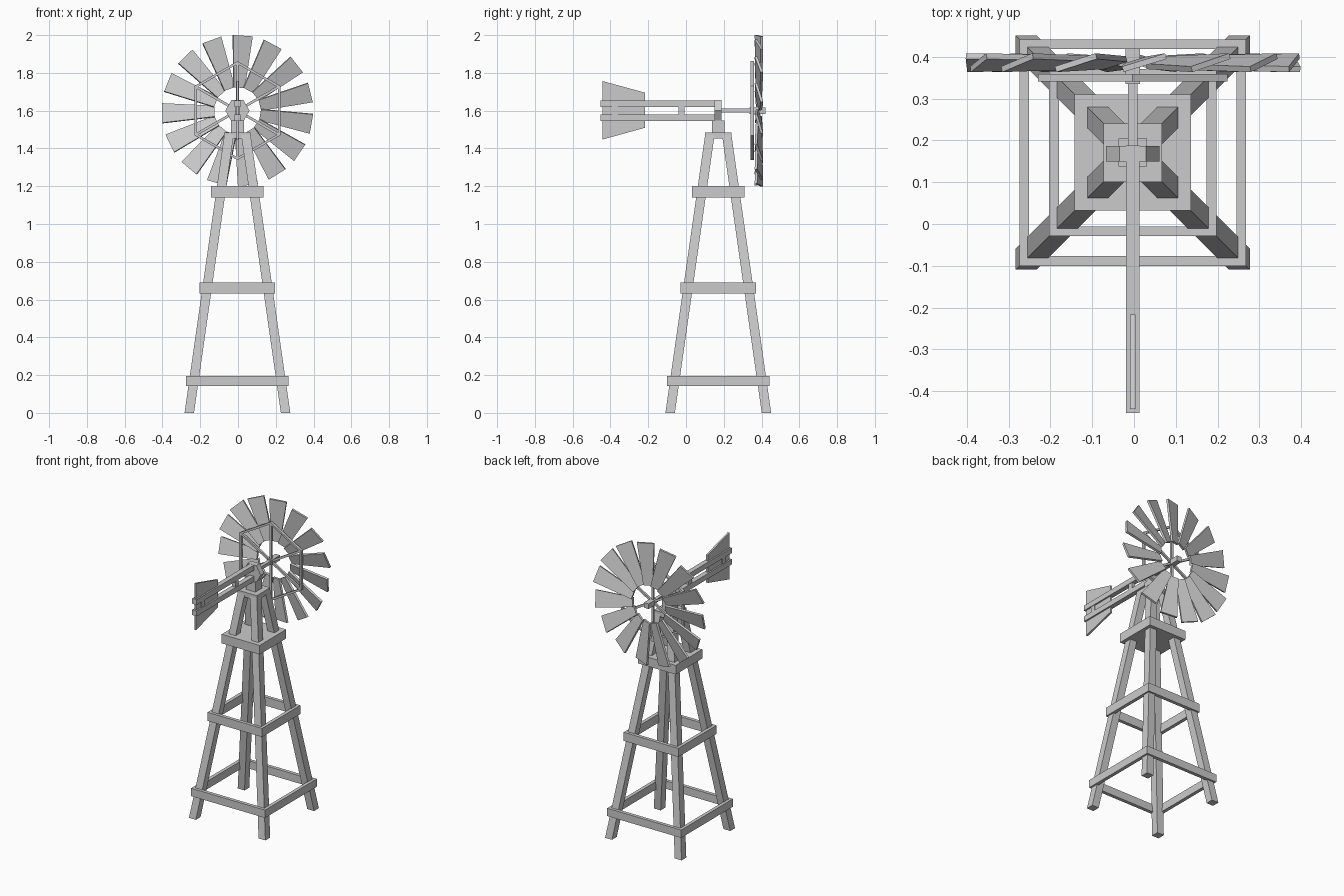
import bpy, bmesh, math
from mathutils import Vector, Matrix

if "Cube" in bpy.data.objects:
    bpy.data.objects.remove(bpy.data.objects["Cube"], do_unlink=True)

GREY = (0.6, 0.6, 0.6, 1)
grey = bpy.data.materials.new("plain grey")
grey.use_nodes = True
grey.diffuse_color = GREY
grey.node_tree.nodes["Principled BSDF"].inputs["Base Color"].default_value = GREY

CX, TY = -0.003, 0.171          # tower axis
HUB = Vector((CX, 0, 1.6))      # wheel axis


def prism(name, loop_a, loop_b):
    """Closed solid between two polygons with equal point counts."""
    bm = bmesh.new()
    a = [bm.verts.new(p) for p in loop_a]
    b = [bm.verts.new(p) for p in loop_b]
    bm.faces.new(a)
    bm.faces.new(b)
    for i in range(len(a)):
        j = (i + 1) % len(a)
        bm.faces.new((a[i], a[j], b[j], b[i]))
    bmesh.ops.recalc_face_normals(bm, faces=bm.faces)
    mesh = bpy.data.meshes.new(name)
    bm.to_mesh(mesh)
    bm.free()
    mesh.materials.append(grey)
    obj = bpy.data.objects.new(name, mesh)
    bpy.context.collection.objects.link(obj)
    return obj


def rect(x0, x1, y0, y1, z):
    return [(x0, y0, z), (x1, y0, z), (x1, y1, z), (x0, y1, z)]


def box(name, x, y, z):
    return prism(name, rect(*x, *y, z[0]), rect(*x, *y, z[1]))


def square_block(name, half, z):
    return box(name, (CX - half, CX + half), (TY - half, TY + half), z)


def ngon(r, n, y, start=0):
    return [HUB + Vector((r * math.cos(start + i * math.tau / n), y,
                          r * math.sin(start + i * math.tau / n))) for i in range(n)]


def wheel_matrix(angle):
    # local x runs outward, local z runs along the rim
    return Matrix.Translation(HUB) @ Matrix.Rotation(-angle, 4, 'Y')


# Four leaning legs
LEG_TOP = 1.47
for sx in (-1, 1):
    for sy in (-1, 1):
        def corner(outer, z):
            inner = outer - 0.05
            xs = sorted((CX + sx * outer, CX + sx * inner))
            ys = sorted((TY + sy * outer, TY + sy * inner))
            return rect(*xs, *ys, z)
        side = ("left" if sx > 0 else "right")
        end = ("back" if sy > 0 else "front")
        prism(f"{end}_{side}_leg", corner(0.28, 0), corner(0.07, LEG_TOP))

# Open bands round the legs
for label, half, z in (("lower", 0.271, (0.143, 0.195)), ("middle", 0.2, (0.633, 0.69))):
    t = 0.023
    for s in (-1, 1):
        edge = sorted((s * half, s * (half - t)))
        box(f"{label}_cross_beam", (CX - half, CX + half), [TY + e for e in edge], z)
        box(f"{label}_side_beam", [CX + e for e in edge],
            (TY - half + t, TY + half - t), z)

# Platform, cap and head
square_block("platform", 0.139, (1.14, 1.2))
square_block("tower_cap", 0.07, (1.452, 1.485))
square_block("head_post", 0.034, (1.485, 1.548))
prism("head_plate", ngon(0.064, 6, 0.15), ngon(0.064, 6, 0.187))

# Tail: two rails, two spacers and the vane
for label, z in (("upper", (1.62, 1.655)), ("lower", (1.545, 1.58))):
    box(f"{label}_tail_rail", (CX - 0.016, CX + 0.016), (-0.452, 0.188), z)
for y in (-0.393, -0.04):
    box("tail_spacer", (CX - 0.012, CX + 0.012), (y, y + 0.033), (1.575, 1.625))
vane = ((-0.443, 1.757), (-0.216, 1.695), (-0.216, 1.51), (-0.443, 1.447))
prism("tail_vane", *([(CX + s * 0.006, y, z) for y, z in vane] for s in (-1, 1)))

# Shaft and hub
box("shaft", (CX - 0.011, CX + 0.011), (0.18, 0.37), (1.589, 1.611))
box("hub", (CX - 0.017, CX + 0.017), (0.335, 0.42), (1.583, 1.617))

# Six-sided ring with spokes
RING, Y0, Y1 = 0.262, 0.341, 0.359
for i in range(6):
    a, b = math.radians(30 + 60 * i), math.radians(90 + 60 * i)

    def segment(y):
        return [HUB + Vector((r * math.cos(t), y, r * math.sin(t)))
                for r, t in ((RING, a), (RING, b), (RING - 0.015, b), (RING - 0.015, a))]
    prism("ring_bar", segment(Y0), segment(Y1))
    spoke = box("spoke", (0.012, RING - 0.008), (Y0 + 0.002, Y1 - 0.002), (-0.007, 0.007))
    spoke.matrix_world = wheel_matrix(a)

# Fifteen pitched, tapered blades
R_IN, R_OUT, THICK, PITCH = 0.122, 0.398, 0.014, math.radians(17)
outline = ((R_IN, -0.03), (R_OUT, -0.054), (R_OUT, 0.054), (R_IN, 0.03))
for i in range(15):
    blade = prism("blade", *([(x, s * THICK / 2, z) for x, z in outline] for s in (-1, 1)))
    blade.matrix_world = (wheel_matrix(math.radians(86 + 24 * i))
                          @ Matrix.Translation((0, 0.386, 0))
                          @ Matrix.Rotation(PITCH, 4, 'X'))
